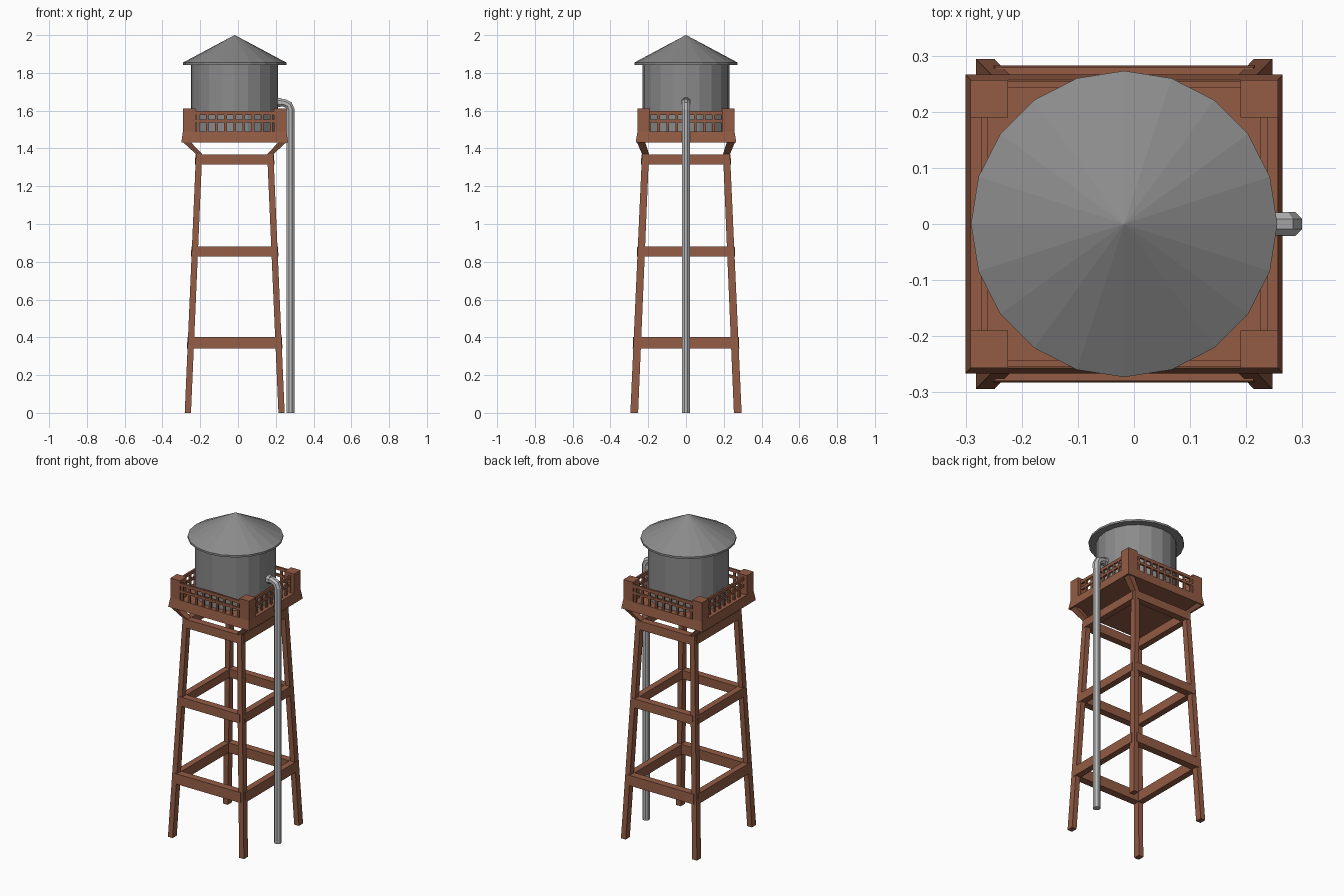
import bpy, bmesh
from math import cos, sin, pi
from mathutils import Vector

if "Cube" in bpy.data.objects:
    bpy.data.objects.remove(bpy.data.objects["Cube"])

CX = -0.0175  # tower axis; the pipe offsets the overall bounds


def material(name, r, g, b):
    m = bpy.data.materials.new(name)
    m.diffuse_color = (r, g, b, 1)
    m.use_nodes = True
    m.node_tree.nodes["Principled BSDF"].inputs["Base Color"].default_value = m.diffuse_color
    return m


wood = material("brown_wood", 0.29, 0.106, 0.058)
tank_metal = material("dark_grey_metal", 0.26, 0.26, 0.26)
pipe_metal = material("mid_grey_metal", 0.5, 0.5, 0.51)


def loft(name, rings, mat):
    """Skin a list of equal-length point rings and cap both ends."""
    bm = bmesh.new()
    vs = [[bm.verts.new(p) for p in r] for r in rings]
    n = len(vs[0])
    for a, b in zip(vs, vs[1:]):
        for i in range(n):
            j = (i + 1) % n
            bm.faces.new((a[i], a[j], b[j], b[i]))
    bm.faces.new(vs[0])
    bm.faces.new(vs[-1])
    bmesh.ops.recalc_face_normals(bm, faces=bm.faces)
    me = bpy.data.meshes.new(name)
    bm.to_mesh(me)
    bm.free()
    ob = bpy.data.objects.new(name, me)
    bpy.context.collection.objects.link(ob)
    me.materials.append(mat)
    return ob


def rect(x, y, hx, hy, z):
    return [(CX + x + sx * hx, y + sy * hy, z)
            for sx, sy in ((-1, -1), (1, -1), (1, 1), (-1, 1))]


def box(name, x, y, hx, hy, z0, z1):
    return loft(name, [rect(x, y, hx, hy, z0), rect(x, y, hx, hy, z1)], wood)


def circle(r, z, n=20):
    return [(CX + r * cos(2 * pi * i / n), r * sin(2 * pi * i / n), z) for i in range(n)]


def leg_at(z):
    """Leg centre and half size at a height."""
    t = z / 1.37
    return (0.248 - 0.0595 * t, 0.274 - 0.0595 * t, 0.0165, 0.0205 - 0.002 * t)


# legs, splayed brackets and corner posts
for sx in (-1, 1):
    for sy in (-1, 1):
        side = ("left" if sx < 0 else "right") + ("_front" if sy < 0 else "_back")
        rings = []
        for z in (0, 1.37):
            x, y, hx, hy = leg_at(z)
            rings.append(rect(sx * x, sy * y, hx, hy, z))
        loft("leg_" + side, rings, wood)
        loft("bracket_" + side, [rings[1], rect(sx * 0.257, sy * 0.239, 0.021, 0.022, 1.437)], wood)
        box("corner_post_" + side, sx * 0.2405, sy * 0.2235, 0.0335, 0.0335, 1.485, 1.612)

# cross beams following the slope of the legs
for k, (z0, z1) in enumerate(((0.34, 0.403), (0.827, 0.882), (1.316, 1.369))):
    for s in (-1, 1):
        front, sides = [], []
        for z in (z0, z1):
            x, y, hx, hy = leg_at(z)
            front.append(rect(0, s * y, x, hy + 0.003, z))
            sides.append(rect(s * x, 0, hx + 0.003, y, z))
        loft(f"cross_beam_y_{k}", front, wood)
        loft(f"cross_beam_x_{k}", sides, wood)

# platform with slightly flared edge
loft("platform", [rect(0, 0, 0.2825, 0.266, 1.432), rect(0, 0, 0.274, 0.257, 1.49)], wood)

# railing: two rails and pickets on each side
for s in (-1, 1):
    for z0, z1 in ((1.578, 1.597), (1.537, 1.552)):
        box("rail_y", 0, s * 0.249, 0.21, 0.006, z0, z1)
        box("rail_x", s * 0.249, 0, 0.006, 0.195, z0, z1)
    for i in range(9):
        p = (i - 4) * 0.0485
        box("picket_y", p, s * 0.249, 0.007, 0.005, 1.485, 1.585)
        box("picket_x", s * 0.249, p, 0.005, 0.007, 1.485, 1.585)

# tank and conical roof
loft("tank", [circle(0.23, 1.485), circle(0.23, 1.85)], tank_metal)
loft("roof", [circle(0.273, 1.843), circle(0.273, 1.855), circle(0.001, 2.0)], tank_metal)


def tube(name, path, radii, n=8):
    """Sweep an octagon along a path in the XZ plane."""
    pts = [Vector(p) for p in path]
    rings = []
    for i, p in enumerate(pts):
        t = (pts[min(i + 1, len(pts) - 1)] - pts[max(i - 1, 0)]).normalized()
        u = Vector((0, 1, 0))
        v = t.cross(u)
        rings.append([p + radii[i] * (u * cos(2 * pi * (k + .5) / n) + v * sin(2 * pi * (k + .5) / n))
                      for k in range(n)])
    return loft(name, rings, pipe_metal)


# downpipe with elbow and a collar at the tank
path = [(0.195, 0, 1.646), (0.245, 0, 1.641), (0.268, 0, 1.63), (0.278, 0, 1.605), (0.278, 0, 1.5), (0.278, 0, 0)]
tube("downpipe", path, [0.021, 0.022, 0.023, 0.0235, 0.022, 0.022])
tube("pipe_collar", [(0.205, 0, 1.645), (0.228, 0, 1.643)], [0.026, 0.026])
